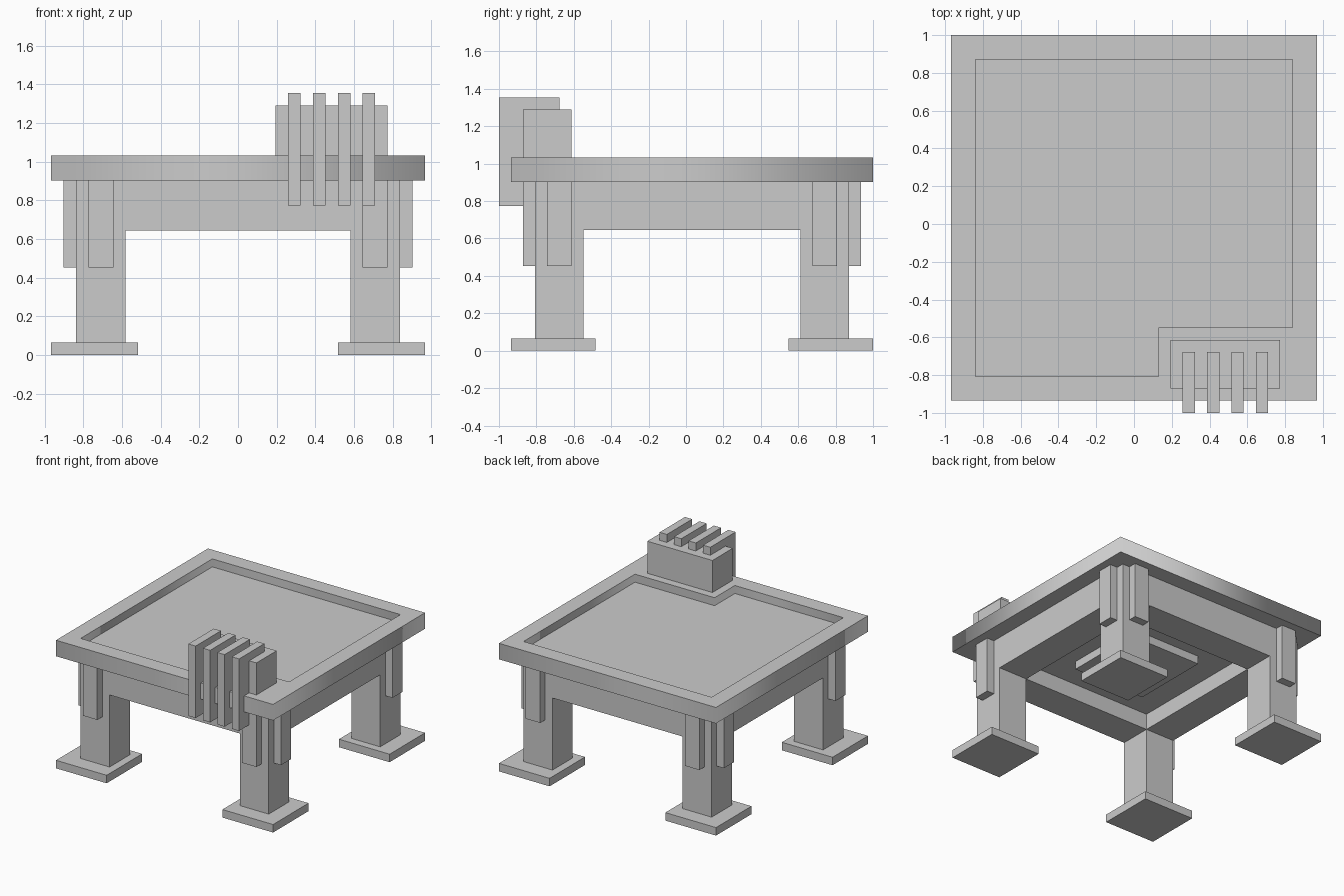
import bpy, bmesh

if "Cube" in bpy.data.objects:
    bpy.data.objects.remove(bpy.data.objects["Cube"])

U = 2 / 31      # the model sits on a regular grid of 31 steps
CY = 0.5        # table centre in y, in grid steps


def box(name, x0, x1, y0, y1, z0, z1):
    """Axis-aligned box given in grid steps."""
    bm = bmesh.new()
    bmesh.ops.create_cube(bm, size=1)
    for v in bm.verts:
        v.co = (U * (x1 if v.co.x > 0 else x0),
                U * (y1 if v.co.y > 0 else y0),
                U * (z1 if v.co.z > 0 else z0))
    me = bpy.data.meshes.new(name)
    bm.to_mesh(me)
    bm.free()
    ob = bpy.data.objects.new(name, me)
    bpy.context.collection.objects.link(ob)
    return ob


def mirrored_box(name, sx, sy, x0, x1, y0, y1, z0, z1):
    """Box given relative to the table centre, flipped by the signs sx, sy."""
    xs = sorted((sx * x0, sx * x1))
    ys = sorted((CY + sy * y0, CY + sy * y1))
    return box(name, *xs, *ys, z0, z1)


# Raised rim of the table top, with a filled-in front right corner
cu = bpy.data.curves.new("top_rim", 'CURVE')
cu.dimensions = '2D'
cu.fill_mode = 'BOTH'
cu.extrude = U
outer = [(-15, -14.5), (15, -14.5), (15, 15.5), (-15, 15.5)]
inner = [(-13, -12.5), (2, -12.5), (2, -8.5), (13, -8.5), (13, 13.5), (-13, 13.5)]
for outline in (outer, inner):
    sp = cu.splines.new('POLY')
    sp.points.add(len(outline) - 1)
    for p, (x, y) in zip(sp.points, outline):
        p.co = (x * U, y * U, 0, 1)
    sp.use_cyclic_u = True
rim = bpy.data.objects.new("top_rim", cu)
rim.location.z = 15 * U
bpy.context.collection.objects.link(rim)
bpy.context.view_layer.objects.active = rim
rim.select_set(True)
bpy.ops.object.convert(target='MESH')

# Sunken table surface and the panels below it
mirrored_box("table_surface", 1, 1, -13, 13, -13, 13, 14, 15)
mirrored_box("under_panel", 1, 1, -9, 9, -9, 9, 12, 14)
mirrored_box("under_plate", 1, 1, -5, 5, -5, 5, 11, 12)

# Legs with feet and outer brackets
for sy, end in ((-1, "front"), (1, "back")):
    for sx, side in ((-1, "left"), (1, "right")):
        n = f"{end}_{side}"
        mirrored_box(n + "_foot", sx, sy, 8, 15, 8, 15, 0, 1)
        mirrored_box(n + "_leg", sx, sy, 9, 13, 9, 13, 1, 14)
        mirrored_box(n + "_side_bracket", sx, sy, 13, 14, 10, 12, 7, 14)
        mirrored_box(n + "_end_bracket", sx, sy, 10, 12, 13, 14, 7, 14)

# Apron beams between the legs
for s, end, side in ((-1, "front", "left"), (1, "back", "right")):
    mirrored_box(end + "_apron", 1, s, -9, 9, 9, 13, 10, 14)
    mirrored_box(side + "_apron", s, 1, 9, 13, -9, 9, 10, 14)

# Holder block on the front corner with four upright slats
box("holder_block", 3, 12, -13.5, -9.5, 16, 20)
for i in range(4):
    x = 4 + 2 * i
    box(f"holder_slat_{i + 1}", x, x + 1, -15.5, -10.5, 12, 21)
